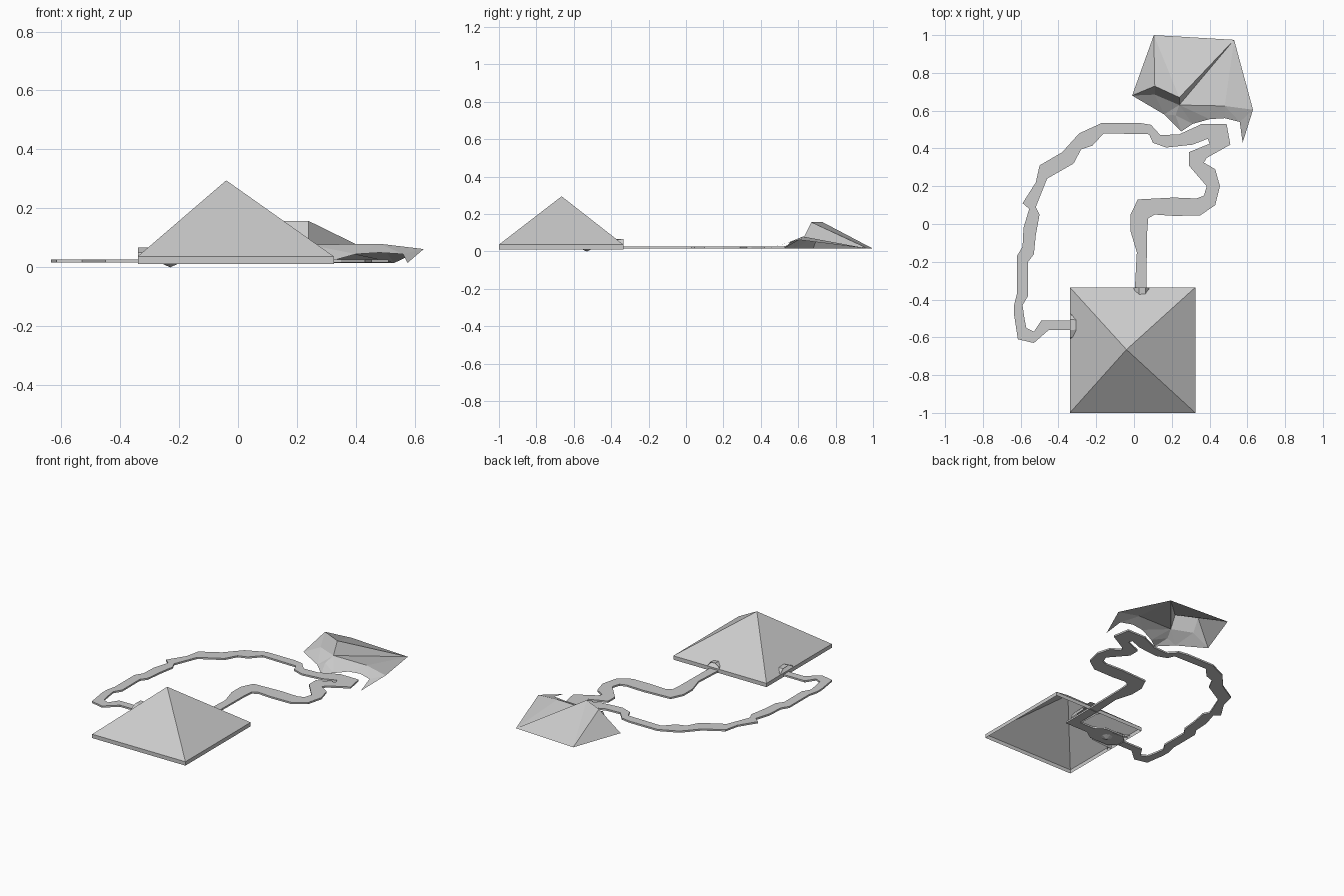
import bpy, math


def make(name, verts, faces):
    me = bpy.data.meshes.new(name)
    me.from_pydata(verts, [], faces)
    me.update()
    ob = bpy.data.objects.new(name, me)
    bpy.context.collection.objects.link(ob)
    return ob


def ribbon(name, pairs, z0=0.016, z1=0.027):
    # closed slab strip; each row is left x, y, right x, y
    v, f = [], []
    for ax, ay, bx, by in pairs:
        v += [(ax, ay, z0), (bx, by, z0), (bx, by, z1), (ax, ay, z1)]
    for i in range(0, len(v) - 4, 4):
        for k in range(4):
            n = (k + 1) % 4
            f.append((i + k, i + n, i + 4 + n, i + 4 + k))
    f += [(3, 2, 1, 0), tuple(range(len(v) - 4, len(v)))]
    return make(name, v, f)


# pyramid roof shell with upright rim, open underneath
x0, x1, y0, y1 = -0.34, 0.325, -1.0, -0.335
sq = [(x0, y0), (x1, y0), (x1, y1), (x0, y1)]
v = [(x, y, 0.012) for x, y in sq] + [(x, y, 0.037) for x, y in sq] + [(-0.04, -0.665, 0.295)]
f = []
for k in range(4):
    n = (k + 1) % 4
    f += [(k, n, 4 + n, 4 + k), (4 + k, 4 + n, 8)]
make("pyramid", v, f)

# straight-entry path, winding to the rock shelter
ribbon("winding_path", [
    (0.005, -0.56, 0.065, -0.56), (0.005, -0.335, 0.065, -0.335), (0.015, -0.15, 0.068, -0.15),
    (-0.018, -0.04, 0.07, -0.04), (-0.018, 0.05, 0.075, 0.03), (0.02, 0.13, 0.11, 0.05),
    (0.21, 0.14, 0.21, 0.043), (0.33, 0.135, 0.35, 0.045), (0.37, 0.15, 0.43, 0.1),
    (0.385, 0.2, 0.455, 0.2), (0.29, 0.31, 0.43, 0.29), (0.29, 0.38, 0.37, 0.325),
    (0.4, 0.425, 0.385, 0.35), (0.39, 0.455, 0.51, 0.42), (0.35, 0.53, 0.49, 0.53)])

# long loop path from the shelter back to the side entrance
ribbon("loop_path", [
    (0.4, 0.455, 0.36, 0.53), (0.31, 0.42, 0.24, 0.475), (0.17, 0.405, 0.14, 0.47),
    (0.1, 0.43, 0.09, 0.525), (0.08, 0.475, 0.03, 0.535), (-0.16, 0.48, -0.17, 0.535),
    (-0.22, 0.415, -0.29, 0.48), (-0.28, 0.395, -0.38, 0.38), (-0.32, 0.32, -0.5, 0.31),
    (-0.46, 0.24, -0.52, 0.22), (-0.52, 0.09, -0.59, 0.11), (-0.5, 0.05, -0.555, 0.08),
    (-0.52, -0.06, -0.585, -0.02), (-0.53, -0.16, -0.59, -0.12), (-0.56, -0.2, -0.62, -0.17),
    (-0.56, -0.38, -0.62, -0.37), (-0.59, -0.43, -0.635, -0.43), (-0.58, -0.5, -0.635, -0.48),
    (-0.57, -0.55, -0.615, -0.61), (-0.53, -0.57, -0.53, -0.63), (-0.49, -0.51, -0.45, -0.56),
    (-0.34, -0.51, -0.34, -0.56)])

# tunnel floor inside the pyramid
ribbon("inner_passage", [(-0.34, -0.5, -0.34, -0.56), (-0.3, -0.46, -0.3, -0.6),
                         (-0.16, -0.46, -0.16, -0.6), (-0.1, -0.5, -0.1, -0.56),
                         (0.065, -0.5, 0.065, -0.56)])

# small pit poking below the tunnel floor
bot = [(-0.23 + 0.035 * math.cos(math.tau * i / 8), -0.53 + 0.035 * math.sin(math.tau * i / 8), 0.016)
       for i in range(8)]
make("pit", bot + [(-0.23, -0.53, 0.0)], [((i + 1) % 8, i, 8) for i in range(8)])


def doorway(name, place):
    # ragged arch of rock; place maps (along, depth, height) to world
    prof = [(-0.06, 0.016), (-0.045, 0.05), (-0.015, 0.068), (0.025, 0.066), (0.045, 0.045), (0.06, 0.016)]
    v, f = [], []
    for a, z in prof:
        v += [place(a * 0.85, -0.01, z), place(a * 0.7, 0.15, z * 0.9)]
    for i in range(0, len(v) - 2, 2):
        f.append((i, i + 1, i + 3, i + 2))
    # splayed spikes at the foot of the arch
    for s in (-1, 1):
        n = len(v)
        v += [place(s * 0.05, 0.02, 0.016), place(s * 0.035, 0.0, 0.05), place(s * 0.07, -0.005, 0.02)]
        f.append((n, n + 1, n + 2))
    make(name, v, f)


doorway("back_doorway", lambda a, d, z: (0.04 + a, -0.345 - d, z))
doorway("side_doorway", lambda a, d, z: (-0.33 + d, -0.54 + a * 1.6, z))

# faceted rock shelter, an open shell
P = dict(A=(0.105, 1.0, 0.015), B=(0.53, 0.975, 0.015), C=(0.63, 0.605, 0.062), D=(0.48, 0.625, 0.08),
         E=(0.24, 0.63, 0.077), F=(0.24, 0.67, 0.157), G=(0.11, 0.73, 0.157), H=(0.11, 0.685, 0.075),
         I=(-0.01, 0.68, 0.015), J=(0.16, 0.58, 0.015), K=(0.25, 0.49, 0.015), L=(0.31, 0.53, 0.02),
         M=(0.4, 0.555, 0.045), N=(0.48, 0.56, 0.05), O=(0.56, 0.54, 0.045), Q=(0.575, 0.43, 0.015),
         R=(0.22, 0.575, 0.045))
idx = {k: i for i, k in enumerate(P)}
faces = ["ABF", "AFG", "GFEH", "AGI", "GHI", "FBE", "EBD", "DBC", "IHJ", "HEJ", "JER", "JRK",
         "REL", "RLK", "LEM", "MED", "MDN", "NDO", "ODC", "OCQ"]
make("rock_shelter", list(P.values()), [[idx[c] for c in s] for s in faces])
